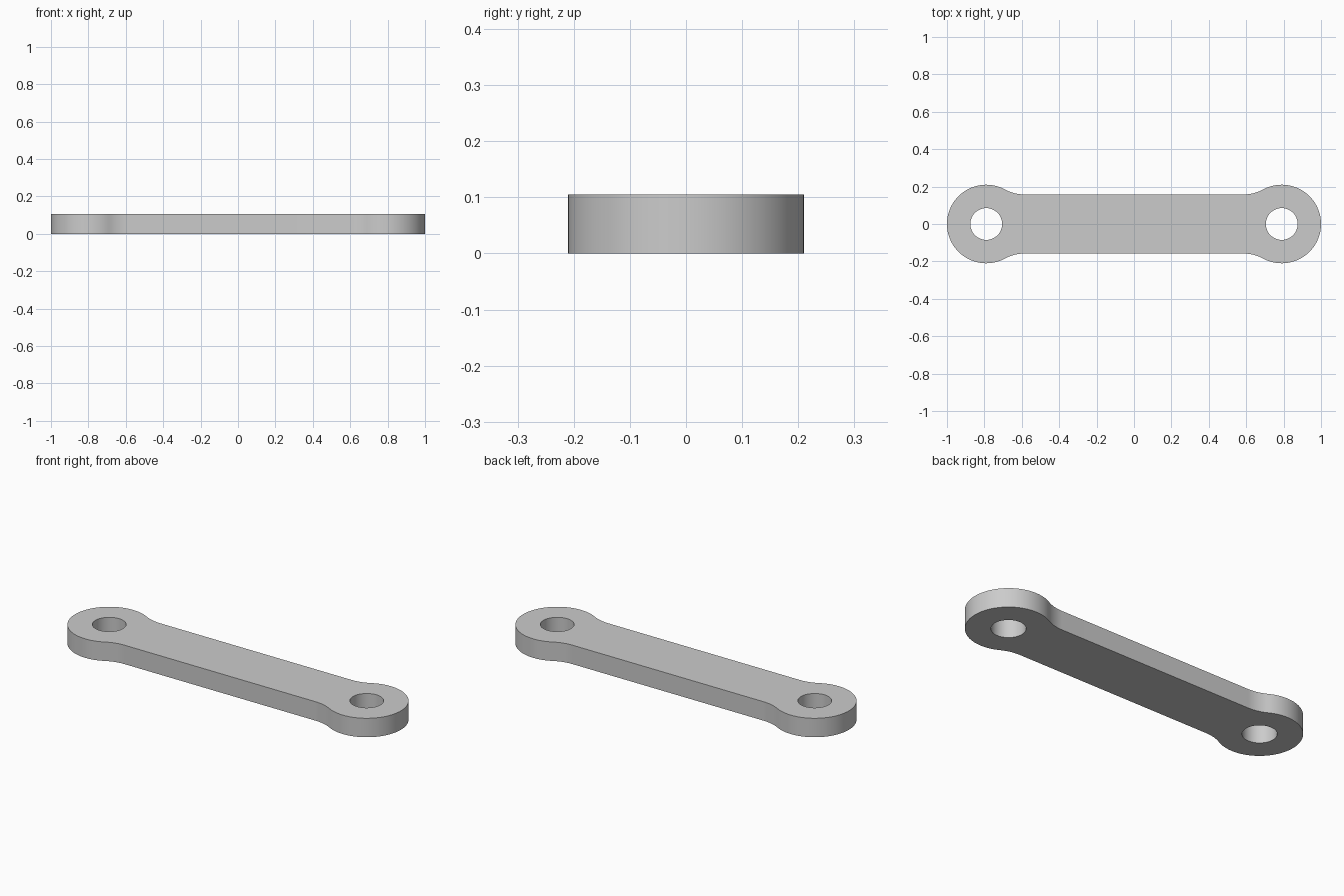
import bpy
import bmesh
from math import pi, cos, sin, sqrt, atan2

cube = bpy.data.objects.get("Cube")
if cube:
    bpy.data.objects.remove(cube, do_unlink=True)

THICK = 0.105       # plate thickness
EYE_X = 0.79        # distance of each eye from the middle
EYE_R = 0.21        # outer radius of the eyes
HOLE_R = 0.085      # bore radius
HALF_W = 0.158      # half width of the bar
FILLET_R = 0.22     # blend between eye and bar


def arc(cx, cy, r, a0, a1, n):
    steps = [a0 + (a1 - a0) * i / n for i in range(n + 1)]
    return [(cx + r * cos(a), cy + r * sin(a)) for a in steps]


# Fillet centre is tangent to both the eye and the bar edge
fy = HALF_W + FILLET_R
d = sqrt((EYE_R + FILLET_R) ** 2 - fy ** 2)
fx = EYE_X - d
touch = atan2(fy, -d)

# One end: lower fillet, round eye, upper fillet
upper = arc(fx, fy, FILLET_R, touch - pi, -pi / 2, 12)
lower = [(x, -y) for x, y in reversed(upper)]
end = lower + arc(EYE_X, 0, EYE_R, -touch, touch, 64)[1:-1] + upper
outline = end + [(-x, -y) for x, y in end]
holes = [arc(s * EYE_X, 0, HOLE_R, 0, 2 * pi, 48)[:-1] for s in (-1, 1)]

# Fill the flat profile, then extrude it upward
bm = bmesh.new()
edges = []
for loop in [outline] + holes:
    vs = [bm.verts.new((x, y, 0)) for x, y in loop]
    edges += [bm.edges.new((v, vs[i - 1])) for i, v in enumerate(vs)]
bmesh.ops.triangle_fill(bm, edges=edges, use_beauty=True, use_dissolve=False)
top = bmesh.ops.extrude_face_region(bm, geom=bm.faces[:], use_keep_orig=True)
bmesh.ops.translate(bm, vec=(0, 0, THICK),
                    verts=[g for g in top["geom"] if isinstance(g, bmesh.types.BMVert)])
bmesh.ops.recalc_face_normals(bm, faces=bm.faces[:])
mesh = bpy.data.meshes.new("link_plate")
bm.to_mesh(mesh)
bm.free()

link = bpy.data.objects.new("link_plate", mesh)
bpy.context.collection.objects.link(link)

# Plain grey metal
grey = bpy.data.materials.new("plain_grey")
grey.use_nodes = True
colour = (0.6, 0.6, 0.6, 1)
grey.diffuse_color = colour
grey.node_tree.nodes["Principled BSDF"].inputs["Base Color"].default_value = colour
mesh.materials.append(grey)

# Smooth round walls, sharp rims
bpy.ops.object.select_all(action="DESELECT")
link.select_set(True)
bpy.context.view_layer.objects.active = link
bpy.ops.object.shade_smooth_by_angle(angle=pi / 6)
